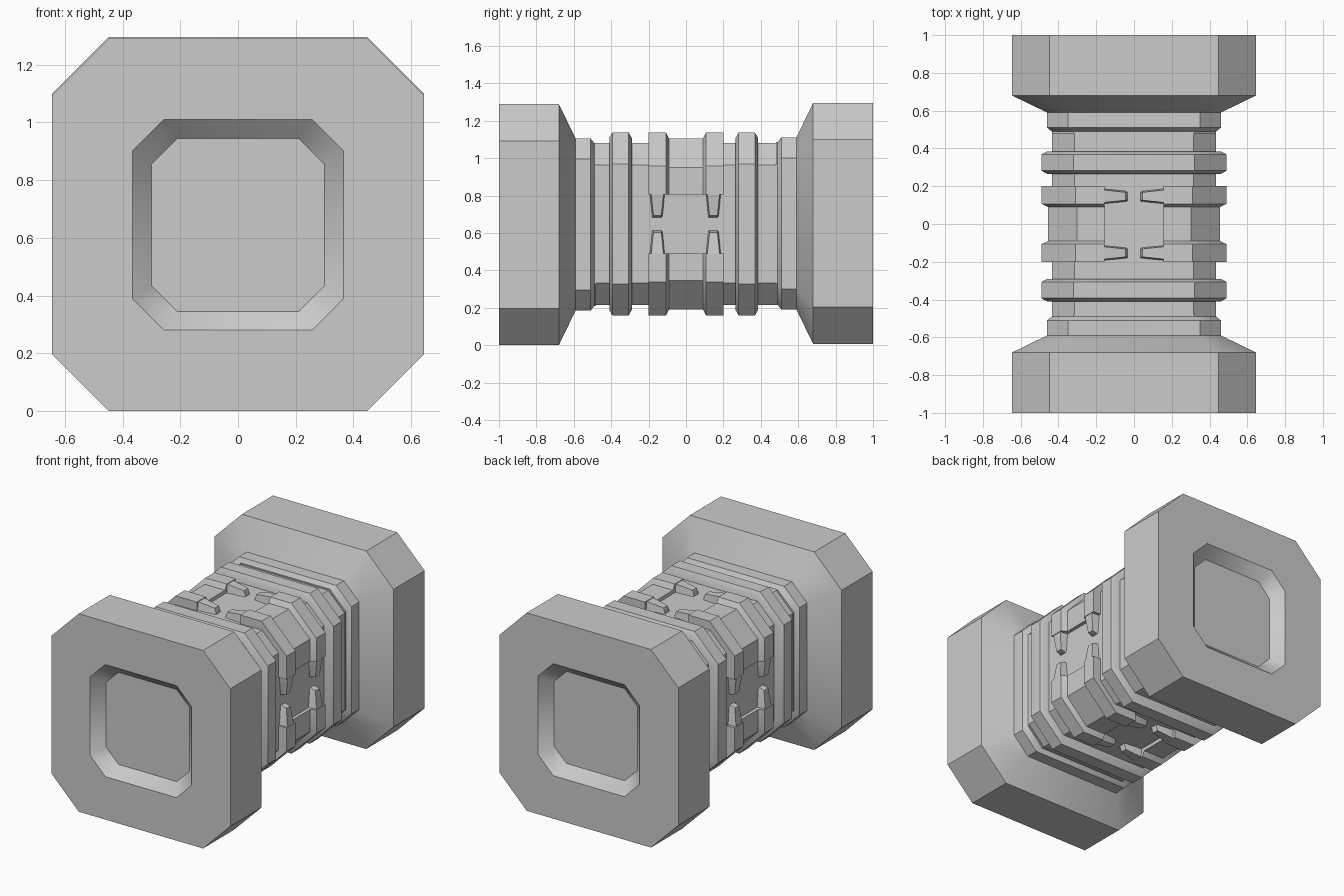
import bpy, bmesh, math
from mathutils import Matrix, Vector

if "Cube" in bpy.data.objects:
    bpy.data.objects.remove(bpy.data.objects["Cube"], do_unlink=True)

CENTRE = 0.648
grey = bpy.data.materials.new("plain grey")
grey.use_nodes = True
grey.diffuse_color = (0.6, 0.6, 0.6, 1)
grey.node_tree.nodes["Principled BSDF"].inputs["Base Color"].default_value = (0.6, 0.6, 0.6, 1)


def octagon(y, h, f):
    """Chamfered square of half size h and half flat f, across the y axis."""
    pts = [(f, h), (h, f), (h, -f), (f, -h), (-f, -h), (-h, -f), (-h, f), (-f, h)]
    return [Vector((x, y, z)) for x, z in pts]


def corner(y, h, f, gap=0.157, inner=0.4):
    pts = [(gap, h), (f, h), (h, f), (h, gap), (inner, gap), (gap, inner)]
    return [Vector((x, y, z)) for x, z in pts]


def loft(bm, rings, matrix=Matrix()):
    """Skin a row of equal rings and cap both ends."""
    rows = [[bm.verts.new(matrix @ p) for p in ring] for ring in rings]
    n = len(rows[0])
    for a, b in zip(rows, rows[1:]):
        for i in range(n):
            j = (i + 1) % n
            bm.faces.new((a[i], a[j], b[j], b[i]))
    bm.faces.new(rows[0])
    bm.faces.new(rows[-1])


def finish(name, bm):
    bmesh.ops.recalc_face_normals(bm, faces=bm.faces)
    mesh = bpy.data.meshes.new(name)
    bm.to_mesh(mesh)
    bm.free()
    mesh.materials.append(grey)
    obj = bpy.data.objects.new(name, mesh)
    obj.location.z = CENTRE
    bpy.context.collection.objects.link(obj)
    bpy.ops.object.select_all(action="DESELECT")
    obj.select_set(True)
    bpy.context.view_layer.objects.active = obj
    bpy.ops.object.shade_smooth_by_angle(angle=math.radians(35))
    return obj


# End blocks: recessed face, straight rim, taper and neck collar
for side, name in ((-1, "front_end"), (1, "back_end")):
    bm = bmesh.new()
    profile = [(0.93, 0.30, 0.21), (1.0, 0.365, 0.257), (1.0, 0.645, 0.448),
               (0.68, 0.645, 0.448), (0.59, 0.46, 0.35), (0.51, 0.46, 0.35),
               (0.49, 0.435, 0.32), (0.48, 0.435, 0.32)]
    loft(bm, [octagon(side * y, h, f) for y, h, f in profile])
    finish(name, bm).location.z += side * 0.003

# Core shaft
bm = bmesh.new()
loft(bm, [octagon(y, 0.433, 0.315) for y in (-0.5, 0.5)])
finish("shaft", bm)

# Chamfered bands around the shaft
for name, mid in (("front_band", -0.35), ("back_band", 0.325)):
    bm = bmesh.new()
    profile = [(-0.06, 0.40, 0.29), (-0.06, 0.46, 0.305), (-0.043, 0.49, 0.32),
               (0.043, 0.49, 0.32), (0.06, 0.46, 0.305), (0.06, 0.40, 0.29)]
    loft(bm, [octagon(mid + y, h, f) for y, h, f in profile])
    finish(name, bm)

# Stepped corner guards, one on each edge of the shaft
half = [(0.2, 0.49, 0.31), (0.107, 0.49, 0.31), (0.09, 0.456, 0.302)]
guard = [(-y, h, f) for y, h, f in half] + half[::-1]
bm = bmesh.new()
for k in range(4):
    loft(bm, [corner(*p) for p in guard], Matrix.Rotation(k * math.pi / 2, 4, "Y"))
finish("corner_guards", bm)


# Tapered prongs reaching from the guards over each side panel
def prong_ring(x, y, low, high, top):
    return [Vector((x, y - low, 0.42)), Vector((x, y + low, 0.42)),
            Vector((x, y + high, top)), Vector((x, y - high, top))]


bm = bmesh.new()
for k in range(4):
    turn = Matrix.Rotation(k * math.pi / 2, 4, "Y")
    for sx in (-1, 1):
        for y in (-0.153, 0.147):
            loft(bm, [prong_ring(sx * 0.17, y, 0.042, 0.034, 0.488),
                      prong_ring(sx * 0.045, y, 0.03, 0.021, 0.47),
                      prong_ring(sx * 0.033, y, 0.03, 0.021, 0.43)], turn)
finish("prongs", bm)
